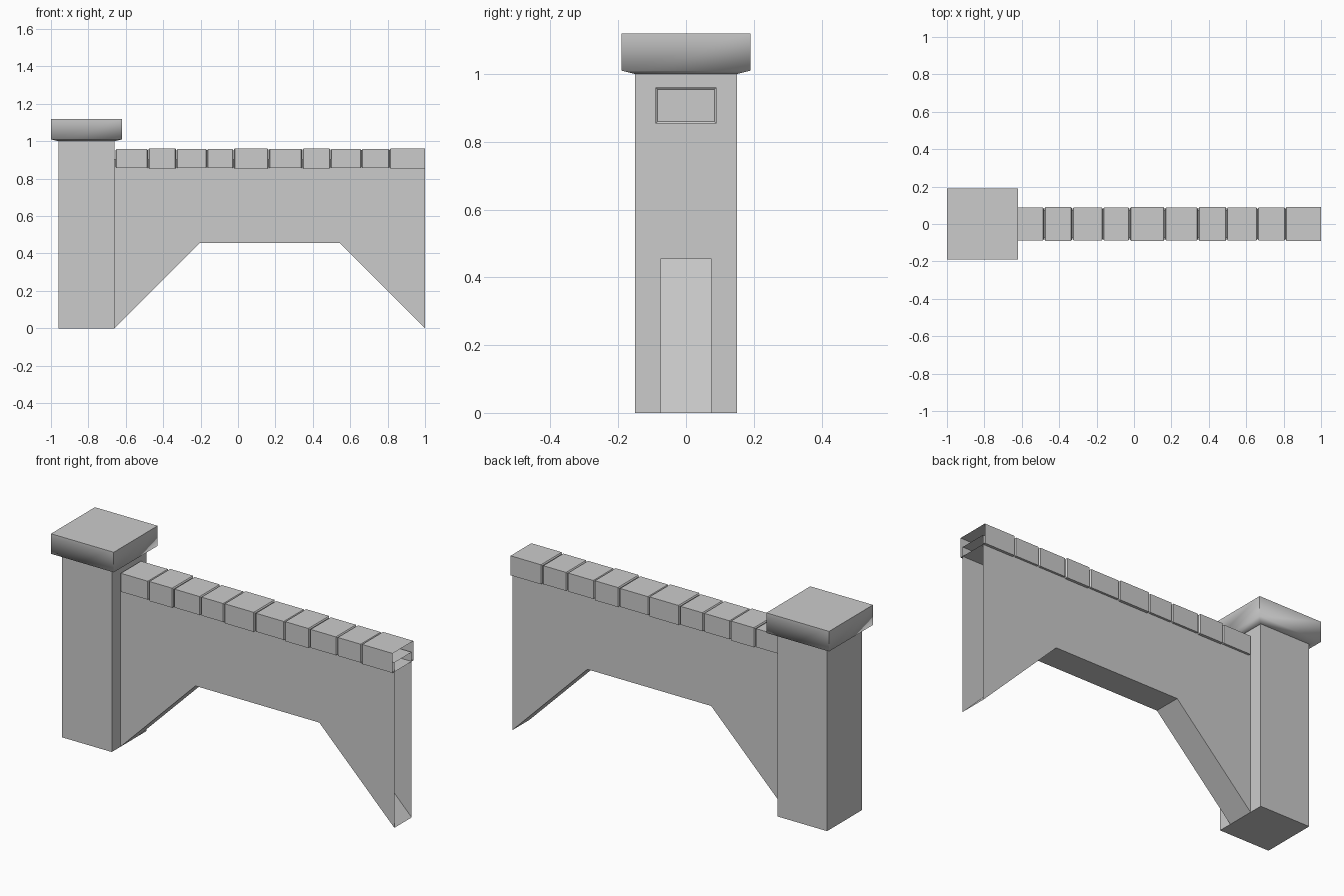
import bpy
from math import radians

if "Cube" in bpy.data.objects:
    bpy.data.objects.remove(bpy.data.objects["Cube"])


def make(name, verts, faces):
    mesh = bpy.data.meshes.new(name)
    mesh.from_pydata(verts, [], faces)
    mesh.update()
    ob = bpy.data.objects.new(name, mesh)
    bpy.context.collection.objects.link(ob)
    return ob


def loft(name, rings, cap_start=True, cap_end=True):
    """Skin matching closed rings; rings run counter-clockwise about the loft axis."""
    n = len(rings[0])
    verts = [v for r in rings for v in r]
    faces = []
    for k in range(len(rings) - 1):
        a, b = k * n, (k + 1) * n
        for i in range(n):
            j = (i + 1) % n
            faces.append((a + i, a + j, b + j, b + i))
    if cap_start:
        faces.append(tuple(reversed(range(n))))
    if cap_end:
        faces.append(tuple(range(len(verts) - n, len(verts))))
    return make(name, verts, faces)


def square(cx, h, z):
    return [(cx - h, -h, z), (cx + h, -h, z), (cx + h, h, z), (cx - h, h, z)]


def rect(x, hy, z0, z1):
    return [(x, -hy, z0), (x, hy, z0), (x, hy, z1), (x, -hy, z1)]


# Pillar and its cap with a slightly sloped underside
CX = -0.81
loft("pillar", [square(CX, 0.15, 0), square(CX, 0.15, 1.0)], cap_end=False)
cap = loft("pillar_cap", [square(CX, 0.15, 1.0), square(CX, 0.19, 1.01),
                          square(CX, 0.19, 1.12)], cap_start=False)
bpy.context.view_layer.objects.active = cap
cap.select_set(True)
bpy.ops.object.shade_smooth_by_angle(angle=radians(80))
cap.select_set(False)

# Wall with a three-sided arch below, left open at both ends
bottom = [(-0.66, 0.0), (-0.205, 0.455), (0.545, 0.455), (1.0, 0.0)]
profile = bottom + [(1.0, 0.905), (0.545, 0.905), (-0.205, 0.905), (-0.66, 0.905)]
W = 0.075
verts = [(x, -W, z) for x, z in profile] + [(x, W, z) for x, z in profile]
faces = []
for i in range(3):
    quad = (i, i + 1, 6 - i, 7 - i)
    faces.append(quad)
    faces.append(tuple(v + 8 for v in reversed(quad)))
for i in (0, 1, 2, 4, 5, 6):
    faces.append((i, i + 8, i + 9, i + 1))
make("wall", verts, faces)

# Coping stones of uneven length, two alternating sizes, chamfered at the joints
joints = [-0.655, -0.48, -0.33, -0.166, -0.023, 0.164, 0.344, 0.495, 0.66, 0.81, 1.0]
large = {1, 4, 6, 9}
B = 0.006
for i, (x0, x1) in enumerate(zip(joints, joints[1:])):
    g = 0.003 if i in large else 0.0
    hy, z0, z1 = 0.087 + g, 0.857 - g, 0.958 + g
    last = i == len(joints) - 2
    rings = [rect(x0 + 0.001, hy - B, z0 + B, z1 - B), rect(x0 + B, hy, z0, z1)]
    if last:
        rings.append(rect(x1, hy, z0, z1))
    else:
        rings += [rect(x1 - B, hy, z0, z1), rect(x1 - 0.001, hy - B, z0 + B, z1 - B)]
    loft(f"coping_stone_{i + 1}", rings, cap_end=not last)
